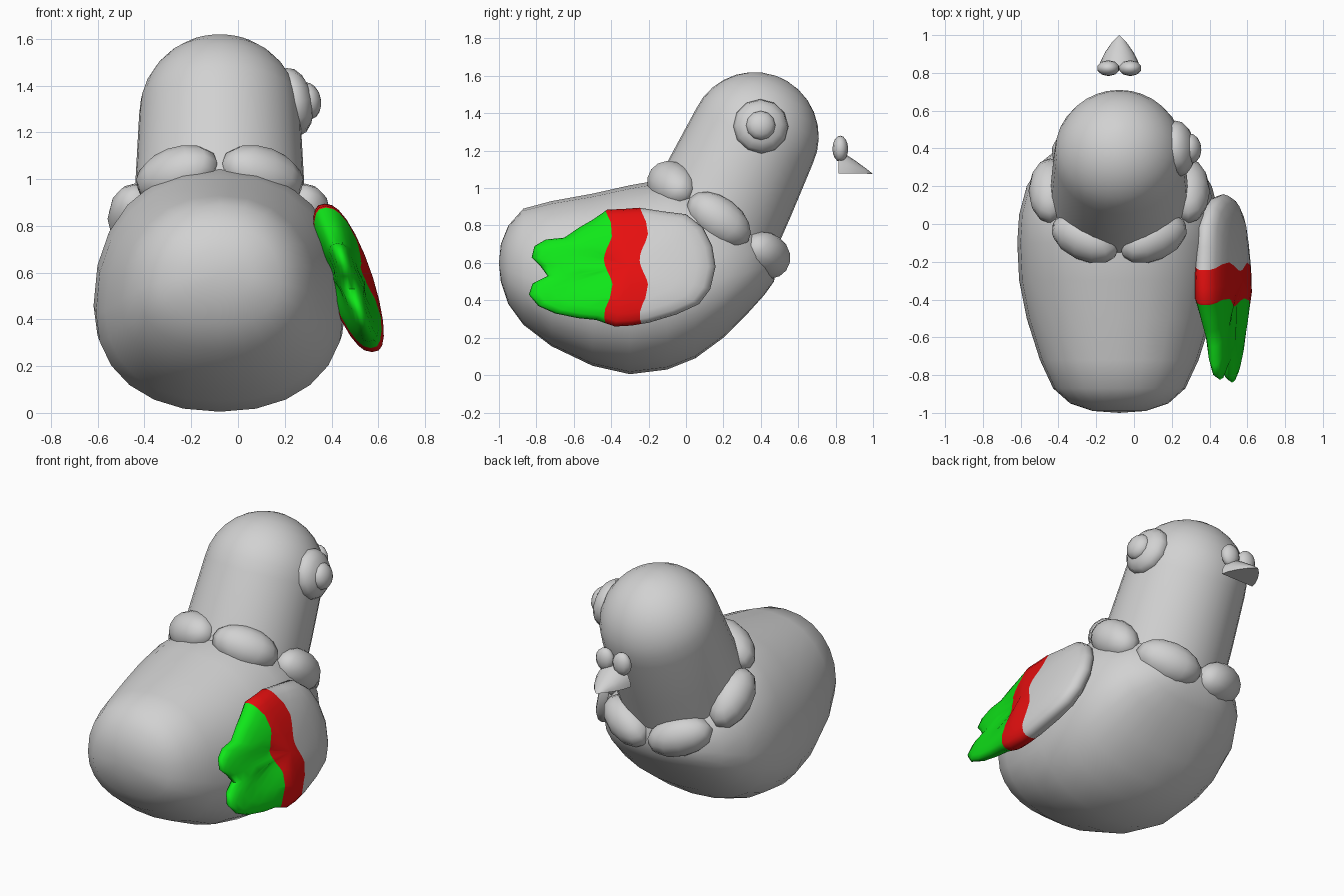
import bpy, bmesh, math
from mathutils import Vector, Matrix

if "Cube" in bpy.data.objects:
    bpy.data.objects.remove(bpy.data.objects["Cube"])

CX = -0.078  # symmetry line of the bird


def material(name, rgb):
    m = bpy.data.materials.new(name)
    m.diffuse_color = (*rgb, 1)
    m.use_nodes = True
    m.node_tree.nodes["Principled BSDF"].inputs["Base Color"].default_value = m.diffuse_color
    return m


GREY = material("grey", (0.64, 0.64, 0.64))
RED = material("red", (0.8, 0.005, 0.005))
GREEN = material("green", (0.005, 0.8, 0.01))


def finish(name, bm, mats=(GREY,), angle=60):
    bmesh.ops.recalc_face_normals(bm, faces=bm.faces)
    me = bpy.data.meshes.new(name)
    bm.to_mesh(me)
    bm.free()
    for m in mats:
        me.materials.append(m)
    ob = bpy.data.objects.new(name, me)
    bpy.context.collection.objects.link(ob)
    bpy.ops.object.select_all(action='DESELECT')
    ob.select_set(True)
    bpy.context.view_layer.objects.active = ob
    bpy.ops.object.shade_smooth_by_angle(angle=math.radians(angle))
    return ob


def loft(bm, rings, start=None, end=None):
    """Skin closed rings of points, with optional end points."""
    vr = [[bm.verts.new(p) for p in r] for r in rings]
    n = len(vr[0])
    for a, b in zip(vr, vr[1:]):
        for i in range(n):
            j = (i + 1) % n
            bm.faces.new((a[i], a[j], b[j], b[i]))
    for tip, r in ((start, vr[0]), (end, vr[-1])):
        if tip is not None:
            t = bm.verts.new(tip)
            for i in range(n):
                bm.faces.new((r[i], r[(i + 1) % n], t))
    return vr


def ellipsoid(name, centre, axes, radii, u=12, v=8):
    """Ellipsoid whose local x, y, z follow the three given axes."""
    rot = Matrix(axes).transposed().to_4x4()
    mat = Matrix.Translation(centre) @ rot @ Matrix.Diagonal((*radii, 1))
    bm = bmesh.new()
    bmesh.ops.create_uvsphere(bm, u_segments=u, v_segments=v, radius=1, matrix=mat)
    return finish(name, bm)


def spow(v, e):
    return math.copysign(abs(v) ** e, v)


# Body: cross-sections along y as (y, bottom, top, half width)
sections = [(-.99, .50, .70, .14), (-.95, .38, .80, .26), (-.87, .27, .89, .35),
            (-.72, .155, .93, .42), (-.5, .05, .97, .49), (-.3, .005, 1.015, .53),
            (-.1, .03, 1.05, .54), (.05, .09, 1.04, .53), (.2, .2, .95, .49),
            (.33, .33, .86, .41), (.42, .43, .77, .30), (.47, .5, .70, .18)]
rings = []
for y, zb, zt, hw in sections:
    zm = zb + 0.42 * (zt - zb)
    ring = []
    for i in range(24):
        a = 2 * math.pi * i / 24
        s = spow(math.sin(a), 2 / 2.2)
        ring.append((CX + hw * spow(math.cos(a), 2 / 2.2), y,
                     zm + s * ((zt - zm) if s > 0 else (zm - zb))))
    rings.append(ring)
bm = bmesh.new()
loft(bm, rings, (CX, -1.0, .6), (CX, .49, .6))
finish("body", bm)

# Head and neck: a leaning capsule, open inside the body
axis = Vector((0, .43, .9)).normalized()
side = Vector((1, 0, 0))
fwd = axis.cross(side)
head = Vector((CX, .365, 1.275))
steps = [(-.62, .37), (-.3, .36), (0, .345)]
steps += [(.345 * math.sin(t), .345 * math.cos(t))
          for t in [math.radians(k) for k in range(12, 85, 12)]]
rings = [[head + axis * h + r * (side * math.cos(a) + fwd * math.sin(a))
          for a in [2 * math.pi * i / 32 for i in range(32)]] for h, r in steps]
bm = bmesh.new()
loft(bm, rings, end=head + axis * .345)
finish("head_and_neck", bm)

# Collar: six beads around a tilted ring
slope = Vector((0, .8, -.6))
up = Vector((0, .6, .8))
ring_centre = Vector((CX, .175, .83))
for k in range(6):
    a = math.radians(60 * k)
    out = side * math.cos(a) + slope * math.sin(a)
    along = up.cross(out)
    ellipsoid(f"collar_bead_{k + 1}", ring_centre + out * .365,
              (along, out, up), (.195, .115, .12))

# Eye: wide disc and pupil on the right of the head
look = Vector((.97, .1, .19)).normalized()
e1 = look.cross(Vector((0, 0, 1))).normalized()
e2 = look.cross(e1)
ellipsoid("eye", (.235, .40, 1.33), (e1, e2, look), (.148, .148, .085), 12, 8)
ellipsoid("pupil", (.30, .40, 1.335), (e1, e2, look), (.08, .08, .055), 12, 8)

# Beak: half cone with a flat underside, and two nostril bumps
rings = []
for y, hw, h in [(.815, .112, .115), (.86, .10, .10), (.91, .075, .066), (.96, .04, .03)]:
    rings.append([(CX + hw * math.cos(math.pi * i / 10), y,
                   1.077 + h * math.sin(math.pi * i / 10)) for i in range(11)])
bm = bmesh.new()
vr = loft(bm, rings, end=(CX, 1.0, 1.075))
bm.faces.new(vr[0])
finish("beak", bm, angle=50)
for name, s in (("nostril_left", -1), ("nostril_right", 1)):
    ellipsoid(name, (CX + s * .058, .825, 1.21),
              ((1, 0, 0), (0, 1, 0), (0, 0, 1)), (.06, .042, .07), 10, 8)

# Wing: outline (y, z) inflated about its middle, with two feather lobes
outline = [(-.25, .895), (-.12, .875), (0, .86), (.09, .79), (.14, .69), (.158, .58),
           (.13, .46), (.07, .38), (-.05, .325), (-.2, .28), (-.29, .265), (-.38, .26),
           (-.48, .295), (-.58, .305), (-.7, .33), (-.79, .37), (-.84, .43), (-.82, .49),
           (-.74, .53), (-.78, .585), (-.825, .63), (-.81, .69), (-.75, .725), (-.65, .735),
           (-.57, .79), (-.5, .83), (-.42, .885), (-.34, .888)]
MID = (-.3, .58)


def wing_ring(sign, t):
    ring = []
    s = math.sin(t)
    for y, z in outline:
        h = (.105 if y > -.45 else .105 - .12 * min(.4, -.45 - y)) * math.cos(t) ** .8
        y, z = MID[0] + s * (y - MID[0]), MID[1] + s * (z - MID[1])
        ring.append((.475 + (.57 - z) * .32 + sign * h, y, z))
    return ring


def wave(z):
    return .023 * math.sin(2 * math.pi * (z - .695) / .3)


angles = [math.radians(d) for d in (18, 36, 52, 66, 78)]
rings = [wing_ring(-1, t) for t in angles] + [wing_ring(1, math.pi / 2)]
rings += [wing_ring(1, t) for t in reversed(angles)]
bm = bmesh.new()
loft(bm, rings, (.367, *MID), (.577, *MID))

# Wavy colour bands: warp, cut straight, then warp back
for v in bm.verts:
    v.co.y -= wave(v.co.z)
bands = (-.225, -.415)
for y in bands:
    bmesh.ops.bisect_plane(bm, geom=bm.verts[:] + bm.edges[:] + bm.faces[:],
                           plane_co=(0, y, 0), plane_no=(0, 1, 0))
for f in bm.faces:
    f.material_index = sum(f.calc_center_median().y < y for y in bands)
for v in bm.verts:
    v.co.y += wave(v.co.z)
finish("wing", bm, (GREY, RED, GREEN), 70)
